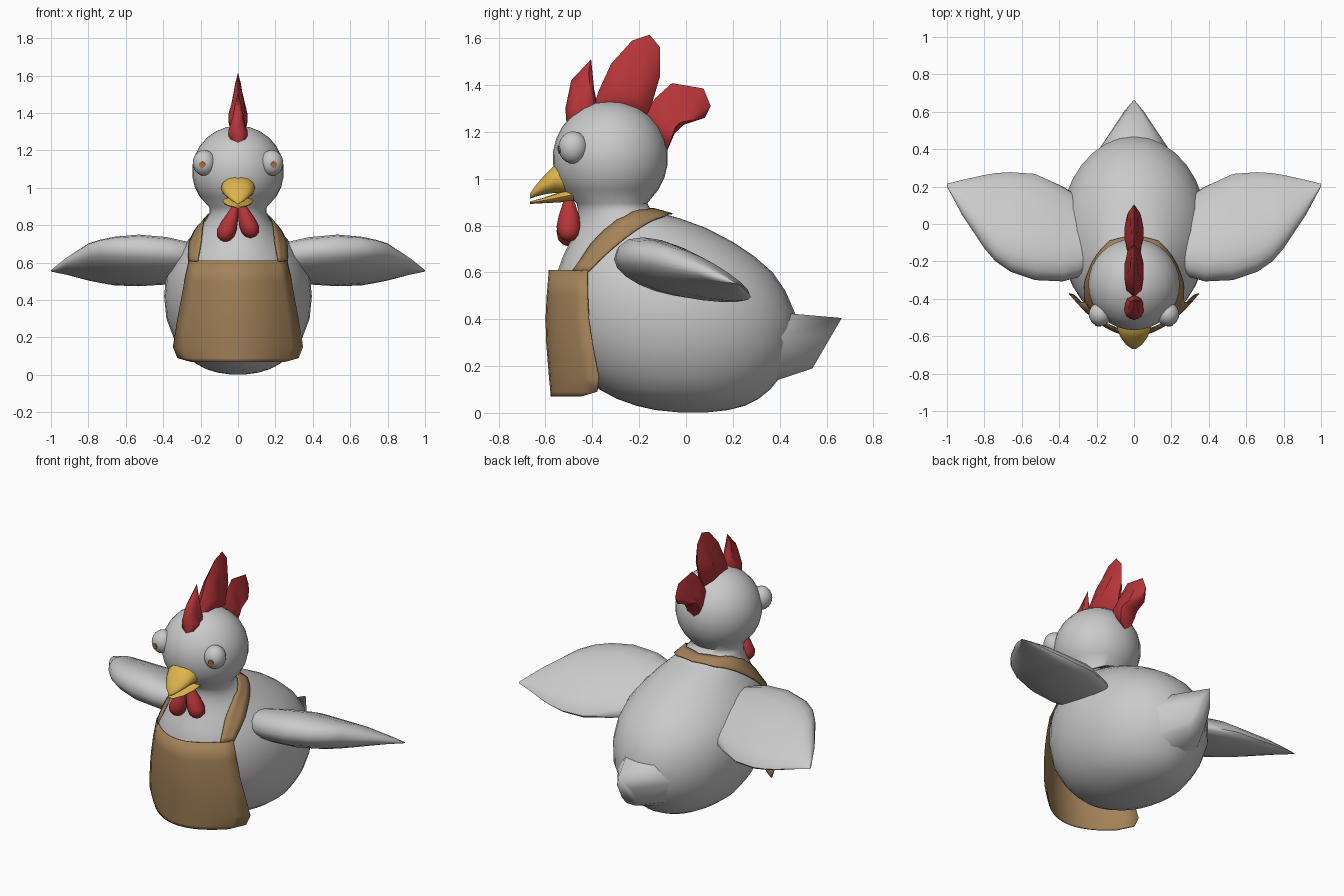
import bpy, bmesh, math
from mathutils import Vector
from mathutils.bvhtree import BVHTree


def mat(name, rgb):
    m = bpy.data.materials.new(name)
    m.diffuse_color = (*rgb, 1)
    return m


GREY = mat("pale grey feathers", (0.59, 0.59, 0.59))
RED = mat("comb red", (0.47, 0.035, 0.04))
YELLOW = mat("beak yellow", (0.72, 0.45, 0.07))
BROWN = mat("apron brown", (0.37, 0.225, 0.10))
PUPIL = mat("pupil orange", (0.45, 0.20, 0.06))


def finish(name, bm, material, angle=50):
    bmesh.ops.recalc_face_normals(bm, faces=bm.faces)
    me = bpy.data.meshes.new(name)
    bm.to_mesh(me)
    bm.free()
    ob = bpy.data.objects.new(name, me)
    bpy.context.collection.objects.link(ob)
    me.materials.append(material)
    bpy.ops.object.select_all(action='DESELECT')
    ob.select_set(True)
    bpy.context.view_layer.objects.active = ob
    bpy.ops.object.shade_smooth_by_angle(angle=math.radians(angle))
    return ob


def loft(rings, closed=True, caps=True):
    bm = bmesh.new()
    vs = [[bm.verts.new(p) for p in r] for r in rings]
    n = len(vs[0])
    for a, b in zip(vs, vs[1:]):
        for i in range(n if closed else n - 1):
            j = (i + 1) % n
            bm.faces.new((a[i], a[j], b[j], b[i]))
    if caps:
        bm.faces.new(vs[0])
        bm.faces.new(vs[-1])
    return bm


def angles(n):
    return [2 * math.pi * i / n for i in range(n)]


def thicken(ob):
    sol = ob.modifiers.new("cloth", 'SOLIDIFY')
    sol.thickness = 0.006
    sol.offset = 0


# Body, neck and head: stacked ellipses (z, front y, back y, half width)
rows = [(0.002, -0.03, 0.09, 0.04), (0.012, -0.13, 0.18, 0.11), (0.03, -0.21, 0.25, 0.17),
        (0.06, -0.295, 0.31, 0.225), (0.1, -0.37, 0.36, 0.278), (0.15, -0.425, 0.40, 0.315),
        (0.2, -0.47, 0.435, 0.345), (0.3, -0.53, 0.47, 0.383), (0.42, -0.56, 0.468, 0.395),
        (0.52, -0.56, 0.425, 0.385), (0.6, -0.55, 0.37, 0.355), (0.67, -0.525, 0.29, 0.31),
        (0.73, -0.495, 0.2, 0.26), (0.79, -0.475, 0.085, 0.205), (0.83, -0.465, -0.025, 0.172),
        (0.865, -0.46, -0.15, 0.152), (0.895, -0.468, -0.165, 0.153)]
for k in range(1, 11):
    t = math.radians(-47 + k * 13.5)
    r = 0.246 * math.cos(t)
    rows.append((1.088 + 0.244 * math.sin(t), -0.323 - r, -0.323 + r, r))
bm = loft([[(w * math.sin(a), (f + b) / 2 - (b - f) / 2 * math.cos(a), z) for a in angles(32)]
           for z, f, b, w in rows])
bmesh.ops.recalc_face_normals(bm, faces=bm.faces)
bvh = BVHTree.FromBMesh(bm)
finish("body", bm, GREY, 60)

# Tail: wedge growing out of the body and ending in a point
bm = bmesh.new()
for x, y, z in [(0, 0.665, 0.405), (0.05, 0.605, 0.32), (0.055, 0.55, 0.22), (0.03, 0.54, 0.19),
                (0.10, 0.52, 0.31), (0.20, 0.38, 0.32), (0.15, 0.36, 0.18), (0.05, 0.385, 0.138),
                (0.045, 0.475, 0.415), (0.13, 0.38, 0.43)]:
    for s in (1, -1):
        bm.verts.new((s * x, y, z))
bmesh.ops.remove_doubles(bm, verts=bm.verts, dist=0.001)
bmesh.ops.convex_hull(bm, input=bm.verts)
finish("tail", bm, GREY, 70)

# Wings: teardrop sections (x, front y, front z, back y, back z, half thickness)
wing = [(0.22, -0.24, 0.63, 0.10, 0.52, 0.075), (0.30, -0.285, 0.645, 0.15, 0.515, 0.080),
        (0.38, -0.307, 0.655, 0.20, 0.505, 0.090), (0.53, -0.30, 0.665, 0.268, 0.495, 0.096),
        (0.66, -0.255, 0.668, 0.277, 0.495, 0.085), (0.74, -0.20, 0.665, 0.272, 0.505, 0.072),
        (0.80, -0.13, 0.655, 0.262, 0.515, 0.061), (0.92, 0.05, 0.605, 0.235, 0.54, 0.026),
        (1.0, 0.20, 0.557, 0.215, 0.553, 0.003)]
for s, side in ((1, "left"), (-1, "right")):
    rings = []
    for x, yf, zf, yb, zb, h in wing:
        ring = []
        for a in angles(20):
            u = (1 - math.cos(a)) / 2
            up = 1.42 if math.sin(a) > 0 else 0.95
            ring.append((s * x, yf + (yb - yf) * u,
                         zf + (zb - zf) * u + h * up * math.sin(a) * (1.2 - 0.55 * u)))
        rings.append(ring)
    finish(side + "_wing", loft(rings), GREY, 60)

# Apron bib: curved sheet (z, centre y, edge y, half width)
bib = [(0.61, -0.583, -0.42, 0.262), (0.5, -0.592, -0.42, 0.285), (0.4, -0.597, -0.415, 0.303),
       (0.3, -0.594, -0.40, 0.322), (0.15, -0.582, -0.372, 0.346), (0.09, -0.576, -0.38, 0.322),
       (0.07, -0.575, -0.45, 0.25)]
rings = [[(w * t / 6, yc + (ye - yc) * (t / 6) ** 2, z) for t in range(-6, 7)]
         for z, yc, ye, w in bib]
thicken(finish("apron_bib", loft(rings, closed=False, caps=False), BROWN, 60))

# Apron neck strap: band laid onto the body surface
outer = [(0.264, -0.415, 0.605), (0.262, -0.305, 0.71), (0.215, -0.195, 0.79),
         (0.13, -0.09, 0.84), (0, -0.06, 0.845)]
inner = [(0.216, -0.485, 0.605), (0.194, -0.405, 0.72), (0.16, -0.29, 0.81),
         (0.115, -0.17, 0.865), (0, -0.13, 0.868)]
outer += [(-x, y, z) for x, y, z in outer[-2::-1]]
inner += [(-x, y, z) for x, y, z in inner[-2::-1]]
rings = []
for k in range(8 * 4 + 1):
    i = min(k // 4, 7)
    f = k / 4 - i
    o = Vector(outer[i]).lerp(Vector(outer[i + 1]), f)
    n = Vector(inner[i]).lerp(Vector(inner[i + 1]), f)
    ring = []
    for t in range(4):
        p = o.lerp(n, t / 3)
        hit, nor, _, _ = bvh.find_nearest(p)
        ring.append(hit + nor * max(0.010, min(0.03, (p - hit).dot(nor))))
    rings.append(ring)
thicken(finish("apron_strap", loft(rings, closed=False, caps=False), BROWN, 60))

# Comb: three flaps, each a side outline swelling to a ridge and thinning upwards
combs = {
    "front_comb": [(-0.51, 1.23), (-0.515, 1.30), (-0.49, 1.42), (-0.405, 1.51), (-0.392, 1.38),
                   (-0.37, 1.28), (-0.44, 1.22)],
    "middle_comb": [(-0.40, 1.29), (-0.375, 1.37), (-0.32, 1.49), (-0.23, 1.59), (-0.155, 1.615),
                    (-0.11, 1.56), (-0.11, 1.44), (-0.16, 1.27), (-0.3, 1.26)],
    "rear_comb": [(-0.185, 1.27), (-0.13, 1.345), (-0.06, 1.408), (0.075, 1.385), (0.105, 1.31),
                  (0.08, 1.26), (-0.01, 1.23), (-0.05, 1.19), (-0.08, 1.12), (-0.15, 1.17)]}
for name, pts in combs.items():
    cy = sum(p[0] for p in pts) / len(pts)
    cz = sum(p[1] for p in pts) / len(pts) - 0.03
    top = max(p[1] for p in pts)
    rings = [[(x * (1 - 0.6 * max(0, (z - cz) / (top - cz))), cy + (y - cy) * k, cz + (z - cz) * k)
              for y, z in pts]
             for x, k in ((-0.052, 0.3), (-0.04, 0.72), (0, 1), (0.04, 0.72), (0.052, 0.3))]
    finish(name, loft(rings), RED, 60)

# Wattles: teardrops hanging below the beak (z, radius, sideways offset)
drop = [(0.92, 0.012, 0.012), (0.88, 0.028, 0.026), (0.83, 0.044, 0.045), (0.785, 0.053, 0.06),
        (0.75, 0.046, 0.066), (0.73, 0.028, 0.067), (0.722, 0.006, 0.067)]
for s, side in ((1, "left"), (-1, "right")):
    dz = -0.01 if s < 0 else 0.01
    finish(side + "_wattle", loft([[(s * x + r * math.cos(a), -0.50 + r * math.sin(a), z + dz)
                                    for a in angles(12)] for z, r, x in drop]), RED, 60)

# Beak: upper and lower halves (y, half width, bottom z, top z)
beaks = {"upper_beak": [(-0.49, 0.09, 0.93, 1.065), (-0.56, 0.091, 0.938, 1.06),
                        (-0.605, 0.072, 0.932, 1.015), (-0.645, 0.043, 0.922, 0.968),
                        (-0.667, 0.012, 0.914, 0.934)],
         "lower_beak": [(-0.48, 0.082, 0.905, 0.96), (-0.54, 0.078, 0.898, 0.943),
                        (-0.61, 0.053, 0.895, 0.918), (-0.667, 0.012, 0.892, 0.903)]}
for name, secs in beaks.items():
    finish(name, loft([[(w * math.cos(a), y, (b + t) / 2 + (t - b) / 2 * math.sin(a))
                        for a in angles(14)] for y, w, b, t in secs]), YELLOW, 50)

# Eyes: bulging balls with small pupil plates on the front
for s, side in ((1, "left"), (-1, "right")):
    c = Vector((s * 0.18, -0.482, 1.133))
    bm = bmesh.new()
    bmesh.ops.create_uvsphere(bm, u_segments=20, v_segments=12, radius=1)
    for v in bm.verts:
        v.co = c + Vector((v.co.x * 0.062, v.co.y * 0.063, v.co.z * 0.069))
    finish(side + "_eye", bm, GREY, 60)
    d = Vector((s * 0.2, -1, -0.16)).normalized()
    q = d.to_track_quat('Z', 'Y')
    bm = bmesh.new()
    bmesh.ops.create_cone(bm, cap_ends=True, segments=12, radius1=0.017, radius2=0.017, depth=0.008)
    for v in bm.verts:
        v.co = c + d * 0.061 + q @ v.co
    finish(side + "_pupil", bm, PUPIL)
